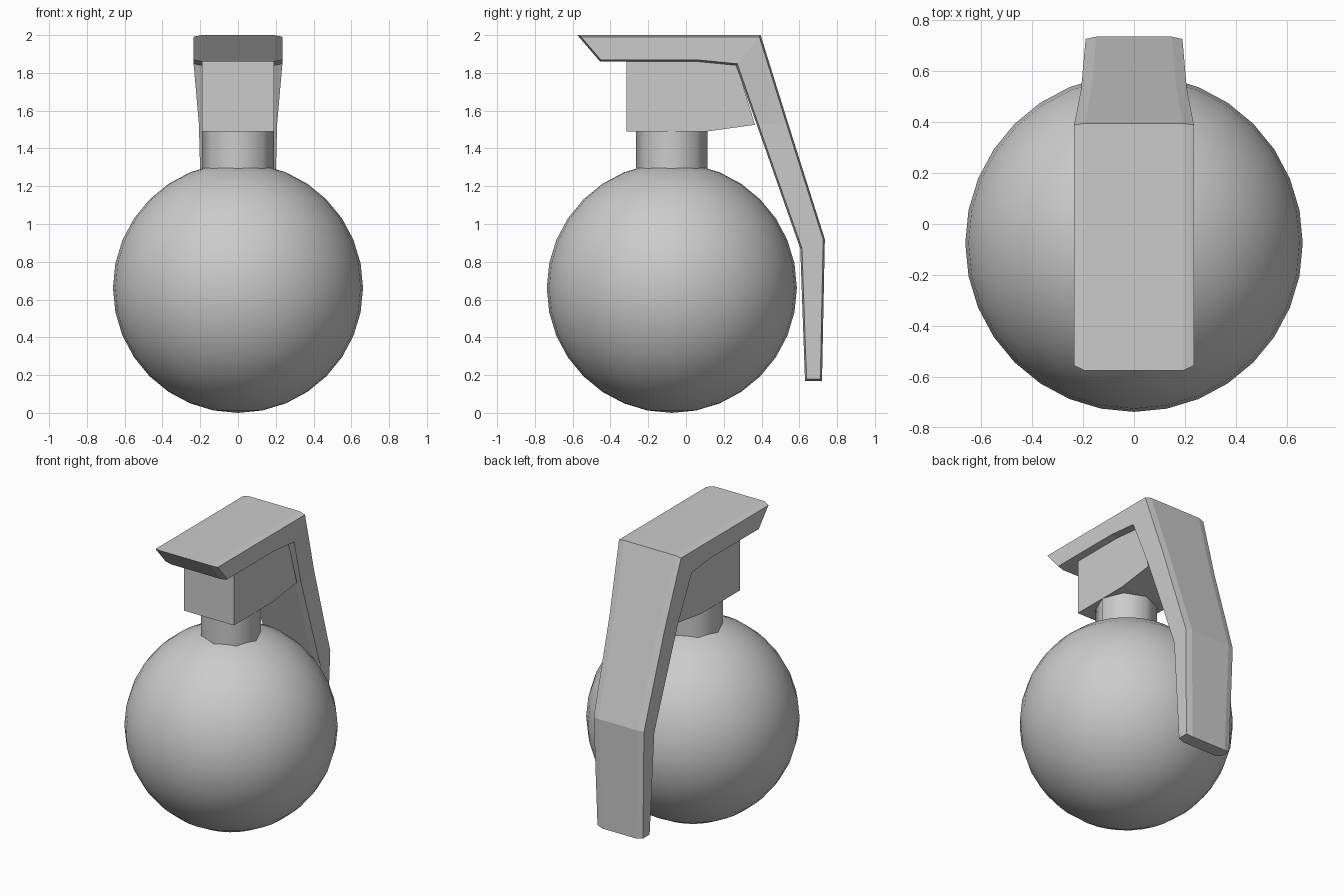
import bpy, bmesh, math
from mathutils import Vector

if "Cube" in bpy.data.objects:
    bpy.data.objects.remove(bpy.data.objects["Cube"])


def finish(name, bm, smooth=None):
    bmesh.ops.recalc_face_normals(bm, faces=bm.faces)
    mesh = bpy.data.meshes.new(name)
    bm.to_mesh(mesh)
    bm.free()
    obj = bpy.data.objects.new(name, mesh)
    bpy.context.collection.objects.link(obj)
    if smooth:
        bpy.ops.object.select_all(action='DESELECT')
        obj.select_set(True)
        bpy.context.view_layer.objects.active = obj
        bpy.ops.object.shade_smooth_by_angle(angle=math.radians(smooth))
    return obj


def inset(loop, d):
    """Mitred inward offset of a clockwise (y, z) outline."""
    pts = [Vector(p) for p in loop]
    result = []
    for i, p in enumerate(pts):
        a = (p - pts[i - 1]).normalized()
        b = (pts[(i + 1) % len(pts)] - p).normalized()
        na, nb = Vector((a.y, -a.x)), Vector((b.y, -b.x))
        result.append(p + (na + nb) * d / (1 + na.dot(nb)))
    return result


AXIS_Y = -0.075

# Round body
bm = bmesh.new()
bmesh.ops.create_uvsphere(bm, u_segments=32, v_segments=16, radius=0.662)
bmesh.ops.translate(bm, verts=bm.verts, vec=(0, AXIS_Y, 0.662))
finish("body", bm, 40)

# Eight-sided neck
bm = bmesh.new()
bmesh.ops.create_cone(bm, cap_ends=True, segments=8, radius1=0.19, radius2=0.19, depth=0.3)
bmesh.ops.translate(bm, verts=bm.verts, vec=(0, AXIS_Y, 1.35))
finish("neck", bm, 50)

# Head block, extruded from its side profile
profile = [(-0.315, 1.49), (0.11, 1.49), (0.365, 1.525), (0.27, 1.84), (0.06, 1.86), (-0.315, 1.86)]
bm = bmesh.new()
face = bm.faces.new([bm.verts.new((-0.19, y, z)) for y, z in profile])
ext = bmesh.ops.extrude_face_region(bm, geom=[face])
bmesh.ops.translate(bm, vec=(0.38, 0, 0),
                    verts=[v for v in ext["geom"] if isinstance(v, bmesh.types.BMVert)])
finish("head_block", bm)

# Bent lever: paired outer and inner profile points with half widths, bevelled rims
outer = [(-0.575, 2.0), (0.06, 2.0), (0.395, 2.0), (0.54, 1.535), (0.735, 0.92), (0.72, 0.17)]
inner = [(-0.455, 1.86), (0.06, 1.86), (0.265, 1.84), (0.375, 1.525), (0.605, 0.87), (0.63, 0.17)]
half = [0.235, 0.235, 0.235, 0.207, 0.19, 0.172]
loop = outer + inner[::-1]
widths = half + half[::-1]
small = inset(loop, 0.009)
n = len(loop)
bm = bmesh.new()
rings = []
for side, outline, rim in ((-1, small, 0), (-1, loop, 0.042), (1, loop, 0.042), (1, small, 0)):
    rings.append([bm.verts.new((side * (w - rim), p[0], p[1])) for p, w in zip(outline, widths)])
for r0, r1 in zip(rings, rings[1:]):
    for i in range(n):
        j = (i + 1) % n
        bm.faces.new((r0[i], r0[j], r1[j], r1[i]))
for ring in (rings[0], rings[-1]):
    for i in range(len(outer) - 1):
        bm.faces.new((ring[i], ring[i + 1], ring[n - 2 - i], ring[n - 1 - i]))
finish("lever", bm)
